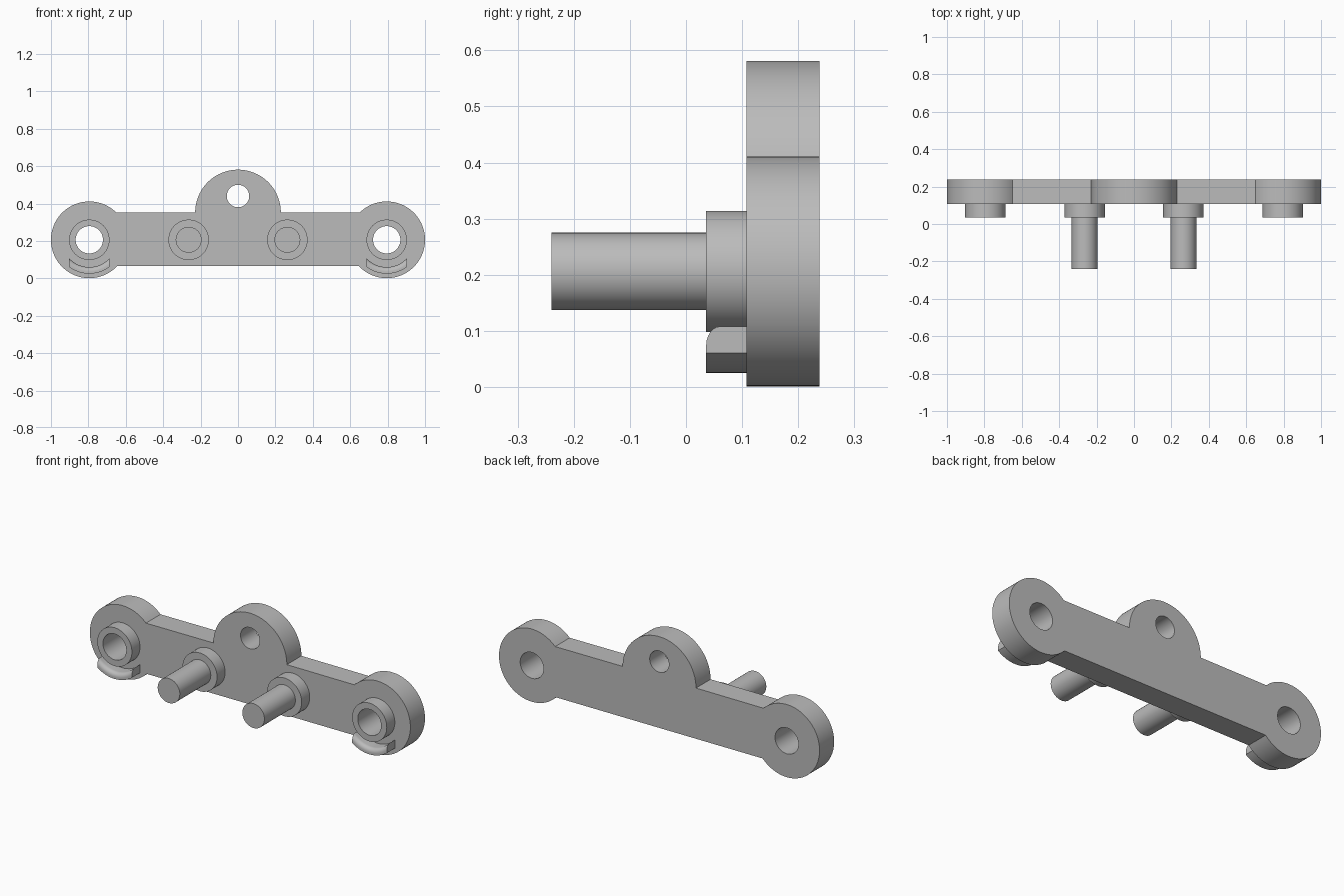
import bpy, bmesh
from math import sin, cos, asin, pi, radians

if "Cube" in bpy.data.objects:
    bpy.data.objects.remove(bpy.data.objects["Cube"], do_unlink=True)

grey = bpy.data.materials.new("plain grey")
grey.use_nodes = True
grey.diffuse_color = (0.5, 0.5, 0.5, 1)
grey.node_tree.nodes["Principled BSDF"].inputs["Base Color"].default_value = grey.diffuse_color

BACK, FACE, BOSS_FRONT, PIN_FRONT = 0.238, 0.108, 0.036, -0.24
END_X, PIN_X, AXIS_Z = 0.795, 0.264, 0.206
HOLE_R, BOSS_R = 0.073, 0.108


def arc(cx, cz, r, a0, a1, n):
    steps = [radians(a0 + (a1 - a0) * i / n) for i in range(n + 1)]
    return [(cx + r * cos(a), cz + r * sin(a)) for a in steps]


def circle(cx, cz, r, n=64):
    return arc(cx, cz, r, 0, 360, n)[:-1]


def finish(name, bm):
    bmesh.ops.recalc_face_normals(bm, faces=bm.faces)
    mesh = bpy.data.meshes.new(name)
    bm.to_mesh(mesh)
    bm.free()
    mesh.materials.append(grey)
    ob = bpy.data.objects.new(name, mesh)
    bpy.context.collection.objects.link(ob)
    bpy.ops.object.select_all(action='DESELECT')
    ob.select_set(True)
    bpy.context.view_layer.objects.active = ob
    bpy.ops.object.shade_smooth_by_angle(angle=radians(30))


def prism(name, loops, front, back):
    """Extrude an outline (first loop) with holes (other loops) along y."""
    bm = bmesh.new()
    edges = []
    for loop in loops:
        vs = [bm.verts.new((x, front, z)) for x, z in loop]
        edges += [bm.edges.new((vs[i - 1], vs[i])) for i in range(len(vs))]
    bmesh.ops.triangle_fill(bm, edges=edges, use_beauty=True, normal=(0, -1, 0))
    made = bmesh.ops.extrude_face_region(bm, geom=bm.faces[:], use_keep_orig=True)
    verts = [g for g in made["geom"] if isinstance(g, bmesh.types.BMVert)]
    bmesh.ops.translate(bm, verts=verts, vec=(0, back - front, 0))
    finish(name, bm)


def lip(name, cx):
    """Curved lip below a socket, with straight ends and a rounded inner front edge."""
    inner, outer, fillet, n = 0.146, 0.181, 0.024, 24
    profile = [(outer, FACE), (outer, BOSS_FRONT)]
    for i in range(7):
        a = pi / 2 * i / 6
        profile.append((inner + fillet * (1 - sin(a)), BOSS_FRONT + fillet * (1 - cos(a))))
    profile.append((inner, FACE))
    bm = bmesh.new()
    rows = []
    for r, y in profile:
        half = asin(BOSS_R / r)
        angles = [half * (2 * i / n - 1) for i in range(n + 1)]
        rows.append([bm.verts.new((cx + r * sin(a), y, AXIS_Z - r * cos(a))) for a in angles])
    for k, row in enumerate(rows):
        prev = rows[k - 1]
        for i in range(n):
            bm.faces.new((prev[i], prev[i + 1], row[i + 1], row[i]))
    for end in (0, n):
        bm.faces.new([row[end] for row in rows])
    finish(name, bm)


# Plate outline: round ends, straight bar and raised centre lobe
right_end = arc(END_X, AXIS_Z, 0.205, -137, 135, 64)
left_end = [(-x, z) for x, z in reversed(right_end)]
lobe = arc(0, 0.352, 0.229, 0, 180, 48)
prism("mounting_plate",
      [right_end + lobe + left_end,
       circle(0, 0.44, 0.06), circle(END_X, AXIS_Z, HOLE_R), circle(-END_X, AXIS_Z, HOLE_R)],
      FACE, BACK)

# Sockets, lips, collars and pins on both sides
for side, s in (("left", 1), ("right", -1)):
    prism(side + "_socket_ring",
          [circle(s * END_X, AXIS_Z, BOSS_R), circle(s * END_X, AXIS_Z, HOLE_R)],
          BOSS_FRONT, FACE)
    lip(side + "_socket_lip", s * END_X)
    prism(side + "_pin_collar", [circle(s * PIN_X, AXIS_Z, BOSS_R)], BOSS_FRONT, FACE)
    prism(side + "_pin", [circle(s * PIN_X, AXIS_Z, 0.069)], PIN_FRONT, BOSS_FRONT)
